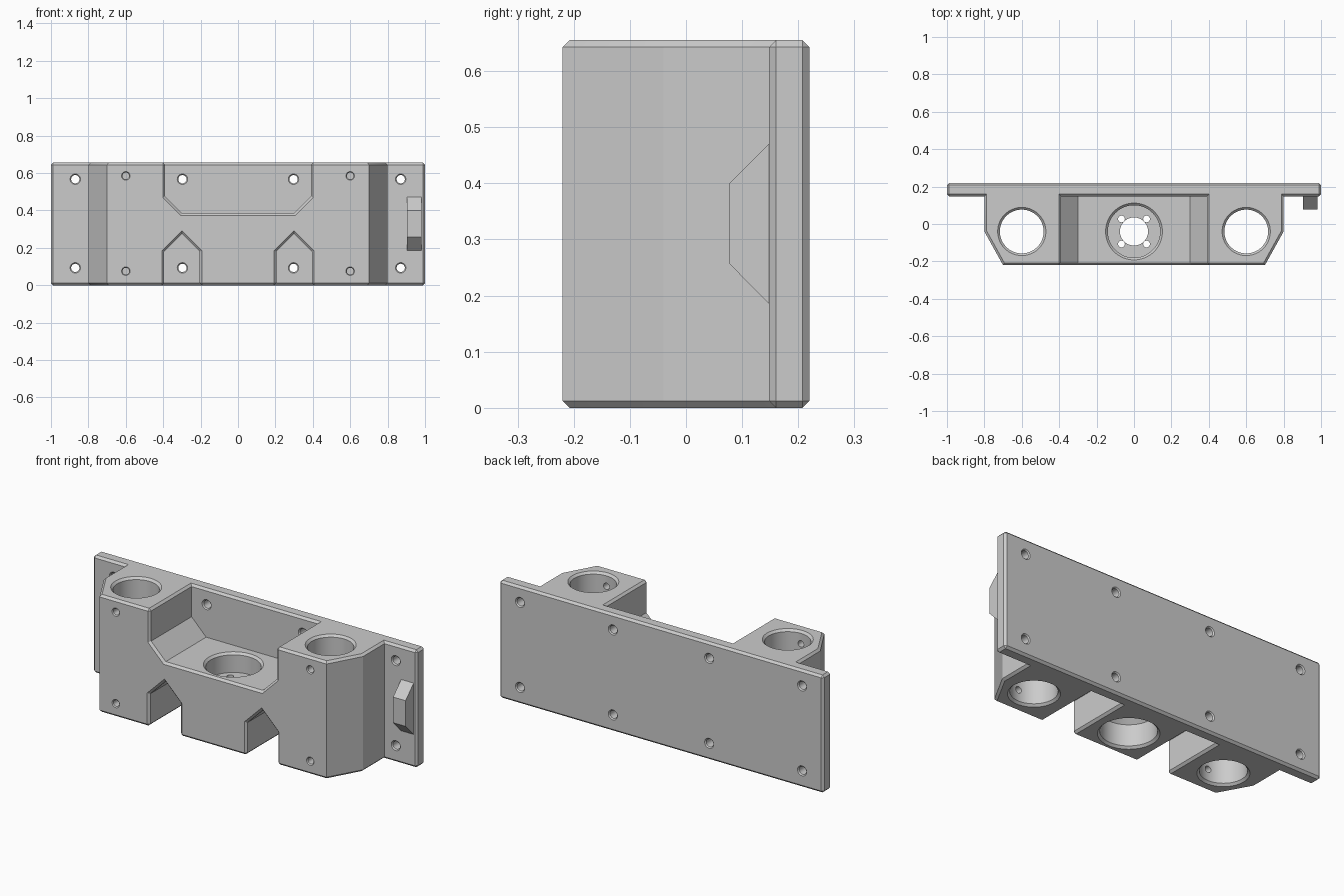
import bpy, bmesh, math
from mathutils import Vector

cube = bpy.data.objects.get("Cube")
if cube:
    bpy.data.objects.remove(cube, do_unlink=True)

H = 0.655        # height
F = 0.22         # half depth
WALL = 0.148     # front face of the mounting plate
C = 0.012        # chamfer width
CY = -0.04       # line of the vertical bores

grey = bpy.data.materials.new("plain grey")
grey.use_nodes = True
COLOUR = (0.6, 0.6, 0.6, 1)
grey.diffuse_color = COLOUR
for node in grey.node_tree.nodes:
    if node.type == 'BSDF_PRINCIPLED':
        node.inputs["Base Color"].default_value = COLOUR


def make(name, bm):
    bmesh.ops.recalc_face_normals(bm, faces=bm.faces[:])
    mesh = bpy.data.meshes.new(name)
    bm.to_mesh(mesh)
    bm.free()
    mesh.materials.append(grey)
    ob = bpy.data.objects.new(name, mesh)
    bpy.context.collection.objects.link(ob)
    return ob


def prism(name, points, direction):
    """Extrude a flat outline along a direction."""
    bm = bmesh.new()
    face = bm.faces.new([bm.verts.new(p) for p in points])
    new = bmesh.ops.extrude_face_region(bm, geom=[face])["geom"]
    moved = [g for g in new if isinstance(g, bmesh.types.BMVert)]
    bmesh.ops.translate(bm, verts=moved, vec=direction)
    return make(name, bm)


def turned(name, profile, origin, axis, sides):
    """Solid of revolution from (radius, distance) pairs along an axis."""
    bm = bmesh.new()
    turn = Vector((0, 0, 1)).rotation_difference(Vector(axis))
    rings = []
    for r, d in profile:
        ring = []
        for i in range(sides):
            a = math.tau * i / sides
            p = Vector((r * math.cos(a), r * math.sin(a), d))
            ring.append(bm.verts.new(turn @ p + Vector(origin)))
        rings.append(ring)
    for low, high in zip(rings, rings[1:]):
        for i in range(sides):
            j = (i + 1) % sides
            bm.faces.new((low[i], low[j], high[j], high[i]))
    bm.faces.new(rings[0])
    bm.faces.new(rings[-1])
    return make(name, bm)


def cut(target, cutter):
    mod = target.modifiers.new("cut", 'BOOLEAN')
    mod.operation = 'DIFFERENCE'
    mod.solver = 'EXACT'
    mod.object = cutter
    bpy.context.view_layer.objects.active = target
    bpy.ops.object.modifier_apply(modifier=mod.name)
    bpy.data.objects.remove(cutter, do_unlink=True)


def chamfered_bore(r, start, end):
    """Straight hole profile with both rims broken."""
    over = 0.05
    return [(r + C, start - over), (r + C, start), (r, start + C),
            (r, end - C), (r + C, end), (r + C, end + over)]


# Plate and body as one plan outline
half = [(1, F), (1, WALL), (0.8, WALL), (0.8, CY), (0.7, -F)]
outline = half + [(-x, y) for x, y in reversed(half)]
block = prism("bracket_block", [(x, y, 0) for x, y in outline], (0, 0, H))

# Upper pocket with sloped corners
side = [(0.39, 1), (0.39, 0.475), (0.3, 0.385)]
pocket = side + [(-x, z) for x, z in reversed(side)]
cut(block, prism("pocket_cutter", [(x, -1, z) for x, z in pocket], (0, 1 + WALL, 0)))

# Two peaked notches underneath
notch = [(-0.095, -1), (-0.095, 0.18), (0, 0.275), (0.095, 0.18), (0.095, -1)]
for s in (-1, 1):
    pts = [(s * 0.3 + x, -1, z) for x, z in notch]
    cut(block, prism("notch_cutter", pts, (0, 1 + WALL, 0)))

# Chamfer the convex edges on the outer planes
bm = bmesh.new()
bm.from_mesh(block.data)
bmesh.ops.remove_doubles(bm, verts=bm.verts[:], dist=0.0001)
bmesh.ops.dissolve_limit(bm, angle_limit=0.01, verts=bm.verts[:], edges=bm.edges[:])
bmesh.ops.recalc_face_normals(bm, faces=bm.faces[:])


def on_outer_plane(edge):
    a, b = (v.co for v in edge.verts)
    same = lambda i, value: abs(a[i] - value) < 0.001 and abs(b[i] - value) < 0.001
    if same(0, 0.7) or same(0, -0.7):
        return False
    planes = [(0, -1), (0, 1), (1, -F), (1, F), (2, 0), (2, H)]
    if any(same(i, v) for i, v in planes):
        return len(edge.link_faces) == 2 and edge.calc_face_angle_signed() > 0.5
    return False


bmesh.ops.bevel(bm, geom=[e for e in bm.edges if on_outer_plane(e)], offset=C,
                offset_type='OFFSET', segments=1, affect='EDGES', clamp_overlap=False)
bm.to_mesh(block.data)
bm.free()

# Vertical side bores with their cross screw holes
UP, BACK = (0, 0, 1), (0, 1, 0)
for s in (-1, 1):
    cut(block, turned("side_bore", chamfered_bore(0.117, 0, H), (s * 0.6, CY, 0), UP, 64))
    for z in (0.075, 0.585):
        screw = [(0.023, -0.05), (0.023, 0), (0.018, 0.005), (0.018, F + CY)]
        cut(block, turned("screw_hole", screw, (s * 0.6, -F, z), BACK, 24))

# Centre seat from above, coned bore from below
seat = [(0.14, 0.275), (0.14, 0.373), (0.152, 0.385), (0.152, 0.45)]
cut(block, turned("seat_cutter", seat, (0, CY, 0), UP, 64))
cone = [(0.152, -0.05), (0.152, 0), (0.14, C), (0.14, 0.13), (0.075, 0.195), (0.075, 0.32)]
cut(block, turned("cone_cutter", cone, (0, CY, 0), UP, 64))
for sx in (-1, 1):
    for sy in (-1, 1):
        at = (sx * 0.067, CY + sy * 0.067, 0)
        cut(block, turned("web_hole", [(0.018, 0.1), (0.018, 0.32)], at, UP, 24))

# Mounting holes through the plate
for x in (-0.87, -0.297, 0.297, 0.87):
    for z in (0.093, 0.567):
        bolt = [(0.028, -0.03), (0.028, 0), (0.022, 0.006), (0.022, F - WALL - 0.006),
                (0.028, F - WALL), (0.028, F - WALL + 0.03)]
        cut(block, turned("mount_hole", bolt, (x, WALL, z), BACK, 32))

# Tapered tab on the left flange
tab = [(WALL + 0.01, 0.185), (WALL, 0.185), (0.077, 0.257),
       (0.077, 0.4), (WALL, 0.471), (WALL + 0.01, 0.471)]
prism("flange_tab", [(0.903, y, z) for y, z in tab], (0.077, 0, 0))

# Smooth the bores, keep the chamfers crisp
bpy.ops.object.select_all(action='DESELECT')
block.select_set(True)
bpy.context.view_layer.objects.active = block
bpy.ops.object.shade_smooth_by_angle(angle=math.radians(25))
